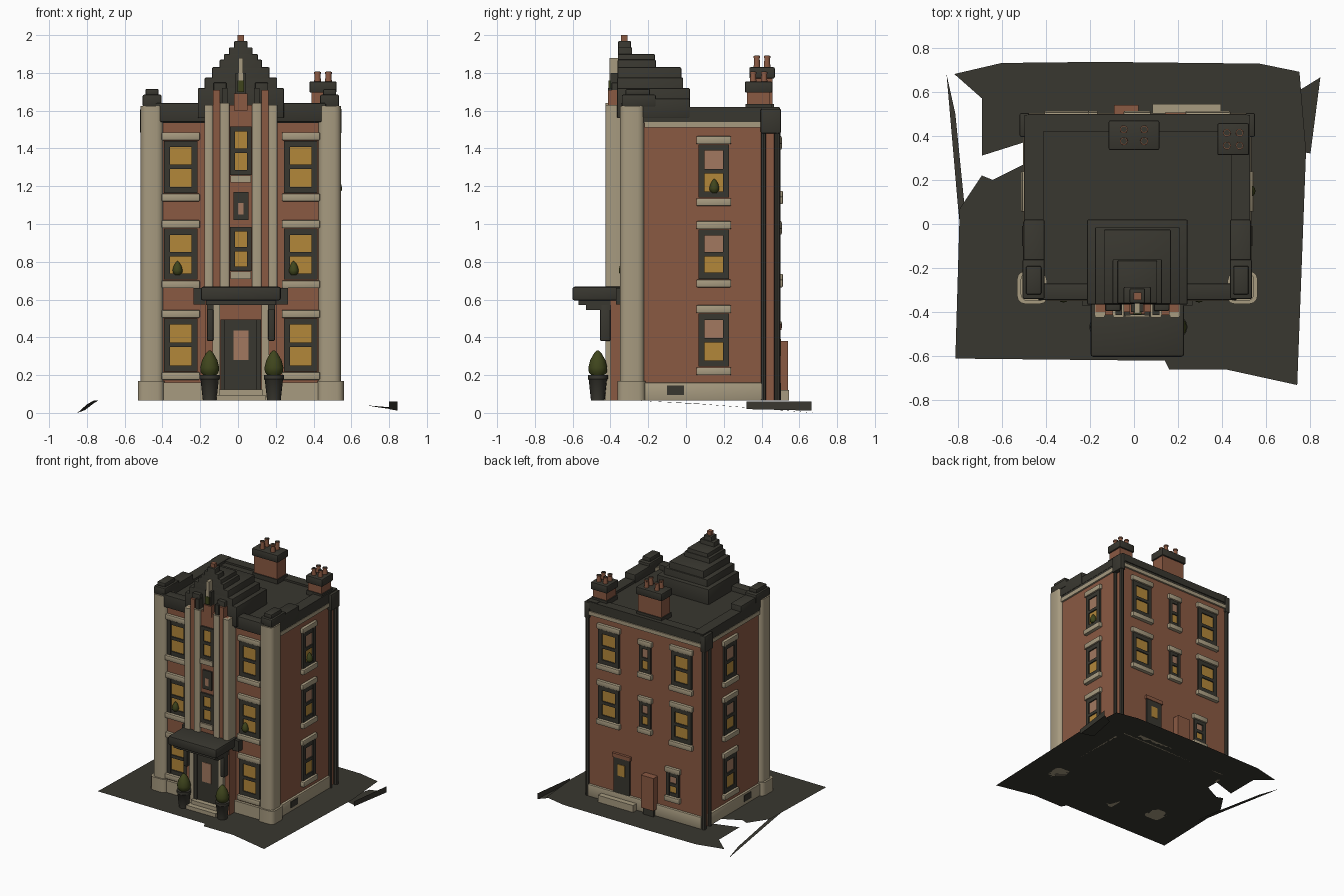
import bpy, bmesh, math

if "Cube" in bpy.data.objects:
    bpy.data.objects.remove(bpy.data.objects["Cube"])

C = 0.015                                   # centre line of the building in x
L, R, F, B = -0.485, 0.515, -0.32, 0.485    # wall planes
BAY = -0.40                                 # front plane of the centre bay
G = 0.065                                   # ground level


def material(name, rgb):
    m = bpy.data.materials.new(name)
    m.diffuse_color = (*rgb, 1)
    m.use_nodes = True
    m.node_tree.nodes["Principled BSDF"].inputs["Base Color"].default_value = m.diffuse_color
    return m


DARK = material("charcoal", (0.040, 0.038, 0.029))
BRICK = material("brick", (0.255, 0.100, 0.055))
CREAM = material("cream stone", (0.385, 0.325, 0.215))
AMBER = material("amber glass", (0.450, 0.245, 0.042))
PINK = material("curtain", (0.360, 0.190, 0.115))
GREEN = material("leaf green", (0.050, 0.060, 0.012))


def finish(name, bm, mat, smooth=False):
    bmesh.ops.recalc_face_normals(bm, faces=bm.faces)
    me = bpy.data.meshes.new(name)
    bm.to_mesh(me)
    bm.free()
    me.materials.append(mat)
    ob = bpy.data.objects.new(name, me)
    bpy.context.collection.objects.link(ob)
    if smooth:
        bpy.context.view_layer.objects.active = ob
        ob.select_set(True)
        bpy.ops.object.shade_smooth_by_angle(angle=math.radians(40))
        ob.select_set(False)
    return ob


def box(name, x0, x1, y0, y1, z0, z1, mat, bevel=0, vertical=False):
    bm = bmesh.new()
    bmesh.ops.create_cube(bm, size=1)
    for v in bm.verts:
        v.co = ((x0 + x1) / 2 + v.co.x * (x1 - x0), (y0 + y1) / 2 + v.co.y * (y1 - y0),
                (z0 + z1) / 2 + v.co.z * (z1 - z0))
    if bevel:
        edges = [e for e in bm.edges if not vertical or abs(e.verts[0].co.z - e.verts[1].co.z) > 1e-4]
        bmesh.ops.bevel(bm, geom=edges, offset=bevel, segments=3 if vertical else 2,
                        profile=0.5, affect='EDGES')
    return finish(name, bm, mat, bool(bevel))


def pair(name, x0, x1, *rest, **kw):
    """A box and its mirror image about the centre line."""
    box(name + "_left", x0, x1, *rest, **kw)
    box(name + "_right", 2 * C - x1, 2 * C - x0, *rest, **kw)


def plate(name, side, u0, u1, z0, z1, d0, d1, mat, bevel=0):
    """A box on a wall: u runs along the wall, d is the distance outward."""
    if side in ("front", "bay"):
        w = F if side == "front" else BAY
        return box(name, u0, u1, w - d1, w - d0, z0, z1, mat, bevel)
    if side == "back":
        return box(name, u0, u1, B + d0, B + d1, z0, z1, mat, bevel)
    if side == "right":
        return box(name, R + d0, R + d1, u0, u1, z0, z1, mat, bevel)
    return box(name, L - d1, L - d0, u0, u1, z0, z1, mat, bevel)


def lathe(name, x, y, profile, mat, n=16):
    bm = bmesh.new()
    rings = [[bm.verts.new((x + r * math.cos(2 * math.pi * i / n), y + r * math.sin(2 * math.pi * i / n), z))
              for i in range(n)] for r, z in profile]
    for a, b in zip(rings, rings[1:]):
        for i in range(n):
            bm.faces.new((a[i], a[(i + 1) % n], b[(i + 1) % n], b[i]))
    bm.faces.new(rings[0])
    bm.faces.new(rings[-1])
    return finish(name, bm, mat, True)


def window(side, u, z0, z1, w=0.17, bar=0.032, upper=AMBER, trim=True):
    name, h, mid = side + "_window", w / 2, (z0 + z1) / 2
    for s in (-1, 1):
        a, b = sorted((u + s * h, u + s * (h - bar)))
        plate(name + "_jamb", side, a, b, z0, z1, -0.01, 0.014, DARK)
    for a, b in ((z0, z0 + bar), (mid - 0.012, mid + 0.012), (z1 - bar, z1)):
        plate(name + "_rail", side, u - h + bar, u + h - bar, a, b, -0.01, 0.012, DARK)
    plate(name + "_lower_pane", side, u - h + bar, u + h - bar, z0 + bar, mid, -0.002, 0.003, AMBER)
    plate(name + "_upper_pane", side, u - h + bar, u + h - bar, mid, z1 - bar, -0.002, 0.003, upper)
    if trim:
        plate(name + "_lintel", side, u - h - 0.012, u + h + 0.012, z1 + 0.003, z1 + 0.045, -0.01, 0.022, CREAM, 0.006)
        plate(name + "_sill", side, u - h - 0.012, u + h + 0.012, z0 - 0.045, z0 - 0.004, -0.01, 0.028, CREAM, 0.006)


def bush(name, x, y, z, r):
    lathe(name, x, y, [(r * .5, z), (r * .95, z + r * .5), (r, z + r), (r * .8, z + r * 1.8),
                       (r * .4, z + r * 2.5), (r * .1, z + r * 2.8)], GREEN, 12)


# Ragged pavement sheet with two drooping flaps
def sheet(name, pts):
    bm = bmesh.new()
    f = bm.faces.new([bm.verts.new(p if len(p) == 3 else (*p, G)) for p in pts])
    bmesh.ops.triangulate(bm, faces=[f])
    finish(name, bm, DARK)


sheet("pavement", [(-.81, -.61), (.14, -.62), (.16, -.66), (.42, -.66), (.74, -.73), (.78, .33), (.62, .36),
                   (.53, .43), (.53, .5), (.575, .42), (.62, .55), (.75, .69), (.57, .727), (-.155, .735),
                   (-.6, .73), (-.815, .68), (-.69, .57), (-.69, .31), (-.5, .37), (-.5, .27), (-.64, .2),
                   (-.69, .22), (-.69, -.08), (-.74, -.15), (-.79, .07)])
sheet("pavement_left_flap", [(-.85, .68, 0), (-.81, .5, .015), (-.765, .05, .05), (-.74, -.25, G),
                             (-.765, -.25, G), (-.80, .1, .045)])
sheet("pavement_right_flap", [(.68, .34, .04), (.80, .32, .03), (.845, .665, .015), (.74, .6, .03)])
sheet("pavement_right_flap_edge", [(.80, .32, .02), (.845, .665, .012), (.845, .665, .06), (.80, .32, .06)])

# Main body, roof, plinths and cornice
box("brick_body", L, R, F, B, G, 1.55, BRICK)
box("roof", L - .01, R + .01, F - .01, B + .005, 1.535, 1.60, DARK)
for side, a, b in (("left", -.22, .42), ("right", -.22, .42), ("back", L, R)):
    plate(side + "_plinth", side, a, b, G, .16, -.01, .018, CREAM, .006)
    plate(side + "_cornice_band", side, a, b, 1.51, 1.54, -.01, .014, CREAM)
pair("front_plinth", -.41, -.17, F - .02, F, G, .16, CREAM)
pair("side_parapet", L - .012, L + .075, -.25, B + .01, 1.56, 1.62, DARK)
pair("raised_side_parapet", L - .015, L + .08, F, .02, 1.56, 1.665, DARK, bevel=.008)
box("back_parapet", L, R, .42, B + .012, 1.56, 1.615, DARK)
box("front_parapet", L + .05, R - .05, F - .025, F + .05, 1.54, 1.64, DARK, .006)
for side in ("left", "right"):
    plate(side + "_vent", side, -.10, -.01, .095, .145, .01, .023, DARK)

# Rounded corner piers with dark caps
pair("corner_pier", -.515, -.395, -.35, -.22, G, 1.625, CREAM, bevel=.035, vertical=True)
pair("corner_pier_base", -.53, -.39, -.362, -.215, G, .17, CREAM, bevel=.035, vertical=True)
pair("pier_cap", -.505, -.405, -.34, -.16, 1.62, 1.685, DARK, bevel=.008)
pair("pier_cap_top", -.49, -.42, -.32, -.19, 1.68, 1.715, DARK, bevel=.008)

# Drainpipes and hoppers at the back corners
for x in (L - .012, R + .012):
    lathe("side_drainpipe", x, .41, [(.014, G), (.014, 1.5)], DARK, 8)
    lathe("corner_drainpipe", x, B - .002, [(.017, G), (.017, 1.5)], DARK, 8)
    box("pipe_hopper", x - .022, x + .022, .395, B + .018, 1.48, 1.61, DARK, .008)

# Windows in three rows on all sides
for z0, z1 in ((.22, .50), (.705, .975), (1.165, 1.44)):
    for u in (C - .318, C + .318):
        window("front", u, z0, z1, w=.178)
for z0, z1 in ((.245, .525), (.71, .97), (1.14, 1.42)):
    for side in ("left", "right"):
        window(side, .147, z0, z1, w=.16, upper=PINK)
for z0, z1 in ((.71, .97), (1.15, 1.42)):
    for u in (C - .32, C + .32):
        window("back", u, z0, z1, w=.18)
    window("back", C, z0 + .03, z1 - .03, w=.10, bar=.024, upper=PINK)
window("back", -.23, .26, .44, w=.11, bar=.026, upper=PINK)
for x, y, z in ((-.32, F - .01, .73), (.295, F - .01, .73), (R + .01, .15, 1.165)):
    bush("window_plant", x, y, z, .026)

# Back door, step and bin
plate("back_door", "back", .15, .29, .12, .44, 0, .015, DARK)
plate("back_door_glass", "back", .19, .25, .30, .39, .012, .019, AMBER)
plate("back_door_lintel", "back", .14, .30, .44, .47, 0, .02, BRICK)
plate("back_door_step", "back", .085, .395, G, .12, 0, .06, CREAM)
plate("brick_bin", "back", -.09, .02, .12, .38, 0, .055, BRICK)
plate("bin_foot", "back", -.08, .01, G, .12, 0, .04, DARK)

# Centre bay with stone ribs
box("centre_bay", C - .19, C + .19, BAY, F + .02, G, 1.63, BRICK)
pair("outer_rib", -.178, -.132, BAY - .025, F, .60, 1.63, CREAM, bevel=.01, vertical=True)
pair("brick_rib", -.132, -.095, BAY - .012, F, .60, 1.71, BRICK)
pair("inner_rib", -.095, -.045, BAY - .025, F, .60, 1.64, CREAM, bevel=.01, vertical=True)
pair("inner_rib_tip", -.085, -.055, BAY - .012, F, 1.64, 1.72, DARK)
pair("porch_pillar", -.135, -.095, BAY - .025, F, G, .60, CREAM)
for z0, z1 in ((.75, .985), (1.26, 1.515)):
    window("bay", C, z0, z1, w=.115, bar=.026, trim=False)
    plate("bay_sill", "bay", C - .055, C + .055, z0 - .04, z0 - .002, 0, .022, CREAM)
plate("bay_small_window", "bay", C - .04, C + .04, 1.02, 1.17, 0, .012, DARK)
plate("bay_small_pane", "bay", C - .015, C + .015, 1.05, 1.11, .01, .014, PINK)

# Front door, steps and canopy
plate("front_door", "bay", C - .105, C + .105, .125, .495, 0, .012, DARK)
plate("front_door_panel", "bay", C - .04, C + .04, .28, .435, .01, .016, PINK)
for s in (-1, 1):
    plate("door_stile", "bay", C + s * .095 - .012, C + s * .095 + .012, .125, .495, 0, .02, DARK)
box("upper_step", C - .115, C + .115, BAY - .05, BAY, G, .125, CREAM)
box("lower_step", C - .13, C + .13, BAY - .09, BAY, G, .095, CREAM)
box("canopy", C - .212, C + .212, -.602, -.33, .595, .668, DARK, .012)
box("canopy_band", C - .25, C + .25, -.37, F, .575, .66, DARK)
box("canopy_soffit", C - .185, C + .185, -.57, BAY, .57, .60, DARK)
pair("canopy_bracket", -.165, -.13, -.455, BAY, .38, .58, DARK, bevel=.008)
pair("canopy_bracket_arm", -.165, -.13, -.53, BAY, .545, .58, DARK)

# Planters
for x in (-.15, .19):
    lathe("planter", x, -.467, [(.036, G), (.048, .175), (.053, .18), (.053, .20), (.04, .20)], DARK)
    bush("planter_bush", x, -.467, .19, .05)

# Stepped gable: half width, top height, back edge
for i, (h, top, back) in enumerate(((.228, 1.72, .02), (.192, 1.775, -.015), (.152, 1.83, -.025),
                                    (.112, 1.87, -.16), (.09, 1.90, -.165), (.062, 1.935, -.285),
                                    (.035, 1.97, -.292))):
    box("gable_step_%d" % i, C - h, C + h, -.365 + .001 * i, back, 1.56, top, DARK, .006)
box("finial", C - .018, C + .018, -.345, -.31, 1.96, 2.0, BRICK)
for s in (-1, 1):
    box("gable_buttress", C + s * .11 - .035, C + s * .11 + .035, -.395, -.34, 1.62, 1.75, DARK, .008)
box("gable_centre_fin", C - .028, C + .028, -.40, -.34, 1.62, 1.80, DARK)
box("gable_ornament", C - .012, C + .012, -.406, -.36, 1.74, 1.88, CREAM)
box("gable_ornament_base", C - .018, C + .018, -.41, -.36, 1.70, 1.76, GREEN)
box("gable_brick_foot", C - .035, C + .035, -.408, -.36, 1.60, 1.69, BRICK)


# Chimneys with four pots each
def chimney(x0, x1, y0, y1, top, pot_top):
    box("chimney_stack", x0 + .012, x1 - .012, y0 + .012, y1 - .012, 1.55, top - .055, BRICK)
    box("chimney_collar", x0 + .004, x1 - .004, y0 + .004, y1 - .004, 1.59, 1.635, DARK)
    box("chimney_cap", x0, x1, y0, y1, top - .06, top, DARK, .008)
    for fx in (.3, .7):
        for fy in (.3, .7):
            x, y = x0 + fx * (x1 - x0), y0 + fy * (y1 - y0)
            lathe("chimney_pot", x, y, [(.019, top - .01), (.015, pot_top - .012), (.018, pot_top - .01),
                                        (.018, pot_top)], BRICK, 10)
            lathe("pot_mouth", x, y, [(.014, pot_top - .01), (.014, pot_top + .002)], DARK, 10)


chimney(-.115, .115, .335, .47, 1.83, 1.89)
chimney(.378, .522, .312, .457, 1.755, 1.805)
